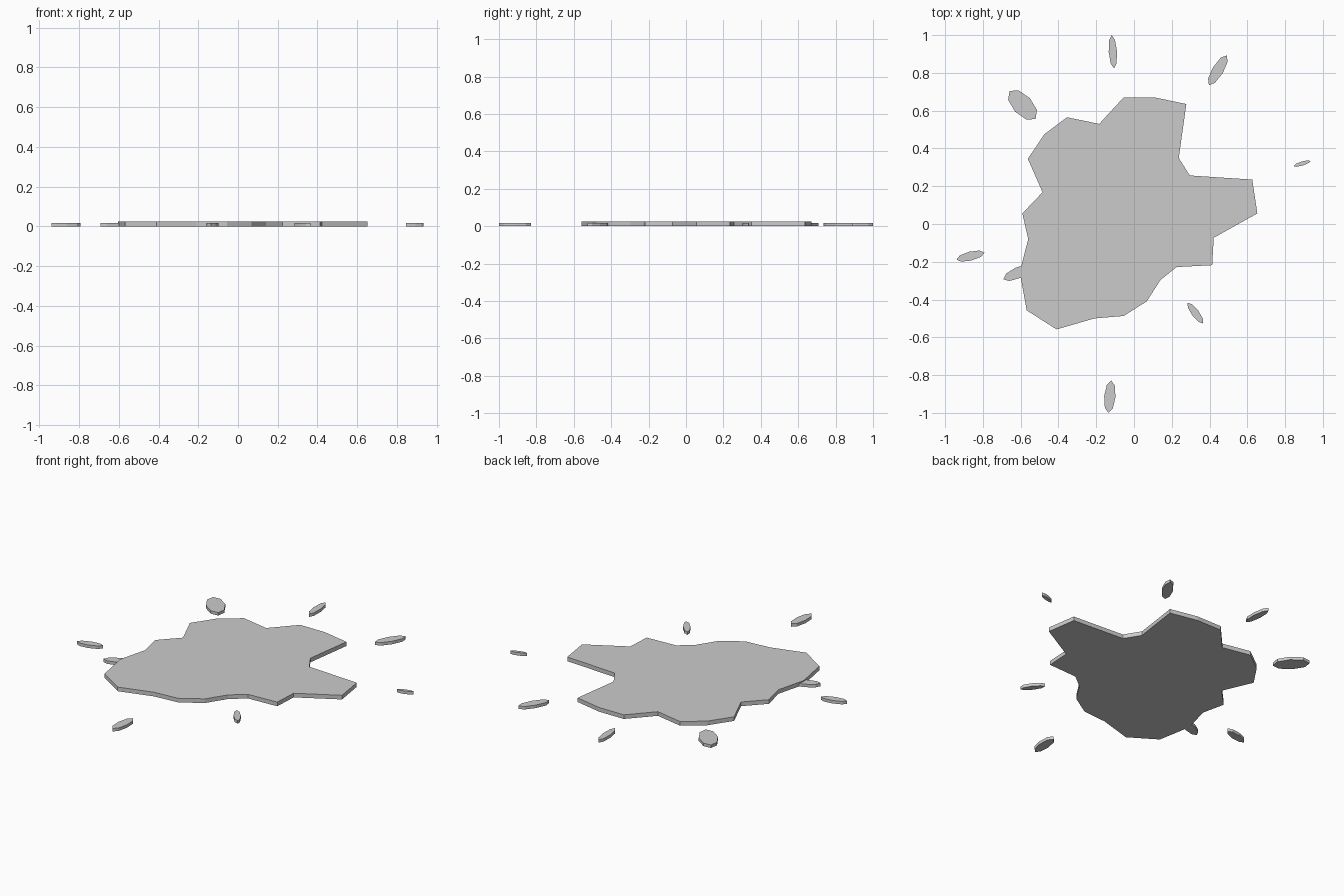
import bpy, bmesh
from math import radians, cos, sin, pi


def slab(name, points, height):
    """Extrude a flat outline upward from the ground."""
    bm = bmesh.new()
    face = bm.faces.new([bm.verts.new((x, y, 0)) for x, y in points])
    top = bmesh.ops.extrude_face_region(bm, geom=[face], use_keep_orig=True)["geom"]
    verts = [v for v in top if isinstance(v, bmesh.types.BMVert)]
    bmesh.ops.translate(bm, verts=verts, vec=(0, 0, height))
    bmesh.ops.recalc_face_normals(bm, faces=bm.faces)
    mesh = bpy.data.meshes.new(name)
    bm.to_mesh(mesh)
    bm.free()
    obj = bpy.data.objects.new(name, mesh)
    bpy.context.collection.objects.link(obj)
    return obj


# Main splat: irregular 24-point outline, clockwise from the top
outline = [
    (-0.055, 0.67), (0.11, 0.67), (0.277, 0.635), (0.237, 0.35),
    (0.295, 0.257), (0.626, 0.235), (0.653, 0.056), (0.422, -0.073),
    (0.414, -0.218), (0.225, -0.228), (0.14, -0.297), (0.067, -0.41),
    (-0.055, -0.487), (-0.21, -0.5), (-0.41, -0.558), (-0.568, -0.457),
    (-0.605, -0.255), (-0.56, -0.08), (-0.591, 0.056), (-0.484, 0.168),
    (-0.562, 0.345), (-0.475, 0.475), (-0.355, 0.565), (-0.184, 0.53),
]
slab("splat", outline, 0.025)

# Droplets: x, y, direction in degrees, half length, half width
droplets = [
    (-0.112, 0.912, 94, 0.088, 0.022),
    (0.444, 0.814, 59, 0.092, 0.030),
    (-0.590, 0.630, 133, 0.101, 0.053),
    (0.890, 0.320, 17, 0.047, 0.011),
    (-0.866, -0.170, 194, 0.076, 0.024),
    (-0.614, -0.258, 204, 0.085, 0.030),
    (0.325, -0.472, 307, 0.068, 0.020),
    (-0.128, -0.914, 265, 0.086, 0.030),
]
for i, (x, y, deg, a, b) in enumerate(droplets):
    t = radians(deg)
    ring = []
    for k in range(8):
        u, v = a * cos(k * pi / 4), b * sin(k * pi / 4)
        ring.append((x + u * cos(t) - v * sin(t), y + u * sin(t) + v * cos(t)))
    slab(f"droplet_{i + 1}", ring, 0.018)
